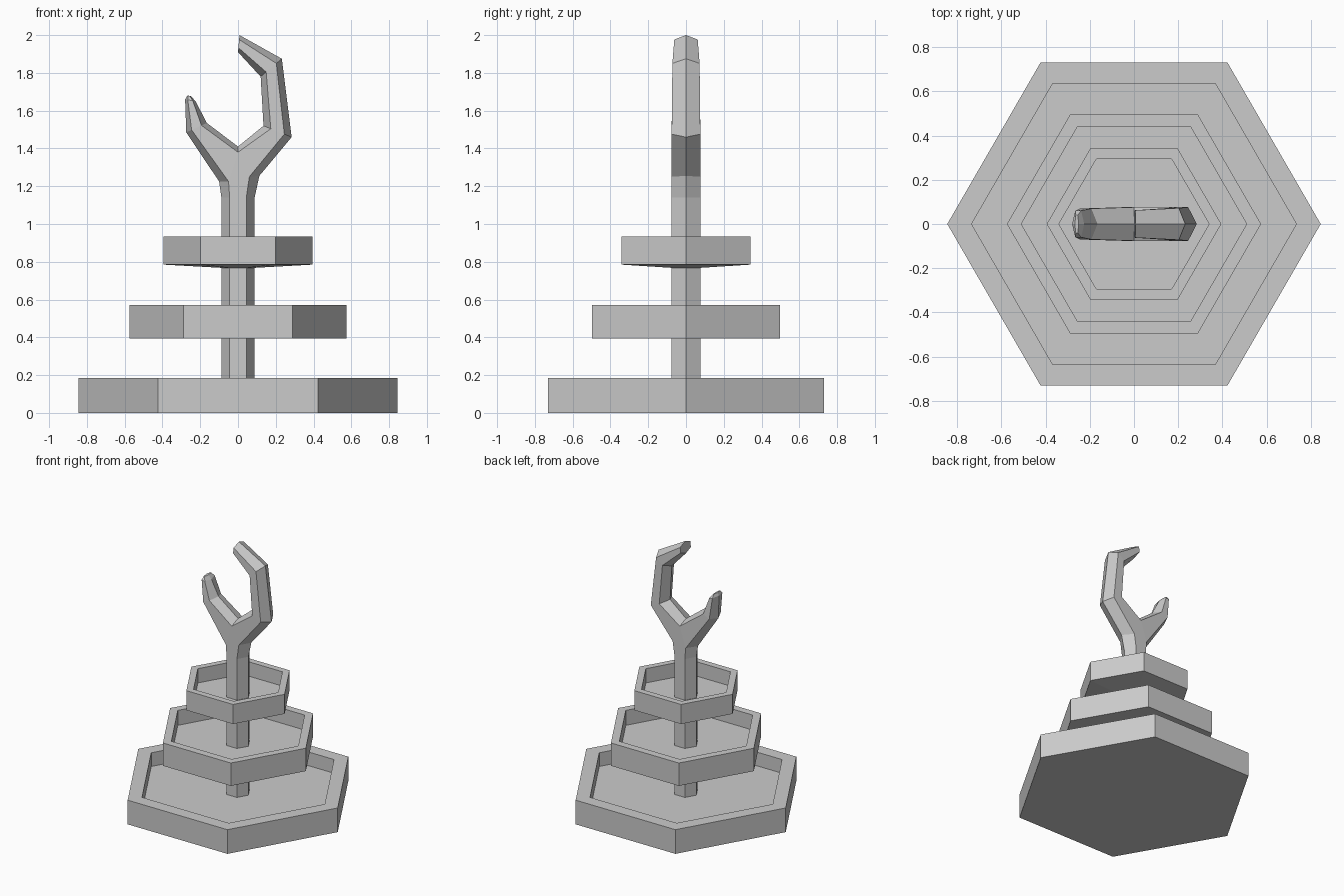
import bpy, bmesh
from math import cos, sin, pi

if "Cube" in bpy.data.objects:
    bpy.data.objects.remove(bpy.data.objects["Cube"])


def finish(bm, name):
    bmesh.ops.recalc_face_normals(bm, faces=bm.faces)
    mesh = bpy.data.meshes.new(name)
    bm.to_mesh(mesh)
    bm.free()
    obj = bpy.data.objects.new(name, mesh)
    bpy.context.collection.objects.link(obj)
    return obj


def hex_ring(bm, r, z):
    return [bm.verts.new((r * cos(i * pi / 3), r * sin(i * pi / 3), z)) for i in range(6)]


def bridge(bm, a, b):
    for i in range(6):
        j = (i + 1) % 6
        bm.faces.new((a[i], a[j], b[j], b[i]))


POST = 0.088

# Trays and post: one six-sided turned profile
# tray: outer radius, inner radius, underside at post, underside at rim, floor, rim top
trays = [(0.845, 0.735, 0.0, 0.0, 0.08, 0.185),
         (0.575, 0.51, 0.395, 0.395, 0.455, 0.57),
         (0.395, 0.34, 0.768, 0.785, 0.825, 0.935)]
profile = []
for ro, ri, z_post, z_under, z_floor, z_top in trays:
    profile += [(POST, z_post), (ro, z_under), (ro, z_top),
                (ri, z_top), (ri, z_floor), (POST, z_floor)]
profile.append((POST, 1.14))

bm = bmesh.new()
rings = [hex_ring(bm, r, z) for r, z in profile]
for a, b in zip(rings, rings[1:]):
    bridge(bm, a, b)
bm.faces.new(rings[0])
finish(bm, "hexagonal_trays_and_post")

# Forked hook: hexagonal sections given by outer edge, inner edge and half depth
bm = bmesh.new()


def section(outer, inner, d):
    def at(t, y):
        return bm.verts.new((outer[0] + (inner[0] - outer[0]) * t, y,
                             outer[1] + (inner[1] - outer[1]) * t))
    return [at(0, 0), at(0.26, -d), at(0.74, -d), at(1, 0), at(0.74, d), at(0.26, d)]


D = 0.076
base = hex_ring(bm, POST, 1.14)
crotch = [bm.verts.new(p) for p in ((0, -D, 1.38), (0, 0, 1.41), (0, D, 1.38))]


def shoulder(edge, face):
    return [bm.verts.new((edge[0], 0, edge[1])),
            bm.verts.new((face[0], -D, face[1])), *crotch,
            bm.verts.new((face[0], D, face[1]))]


right = shoulder((0.113, 1.255), (0.06, 1.25))
left = shoulder((-0.1, 1.225), (-0.05, 1.225))

# Fork root between the post and both arms
R, RB, LB, L, LF, RF = base
for f in ((R, RF, right[1], right[0]), (R, RB, right[5], right[0]),
          (L, LF, left[1], left[0]), (L, LB, left[5], left[0]),
          (RF, LF, left[1], crotch[0], right[1]),
          (RB, LB, left[5], crotch[2], right[5])):
    bm.faces.new(f)

# Long hooked arm and short arm
arms = [(right, [((0.284, 1.46), (0.135, 1.52), 0.076),
                 ((0.232, 1.875), (0.12, 1.78), 0.072),
                 ((0.008, 2.0), (0.0, 1.91), 0.062)]),
        (left, [((-0.274, 1.485), (-0.165, 1.535), 0.07),
                ((-0.28, 1.66), (-0.225, 1.65), 0.06),
                ((-0.268, 1.68), (-0.25, 1.678), 0.04)])]
for start, sections in arms:
    prev = start
    for s in sections:
        ring = section(*s)
        bridge(bm, prev, ring)
        prev = ring
    bm.faces.new(prev)
finish(bm, "forked_hook")
